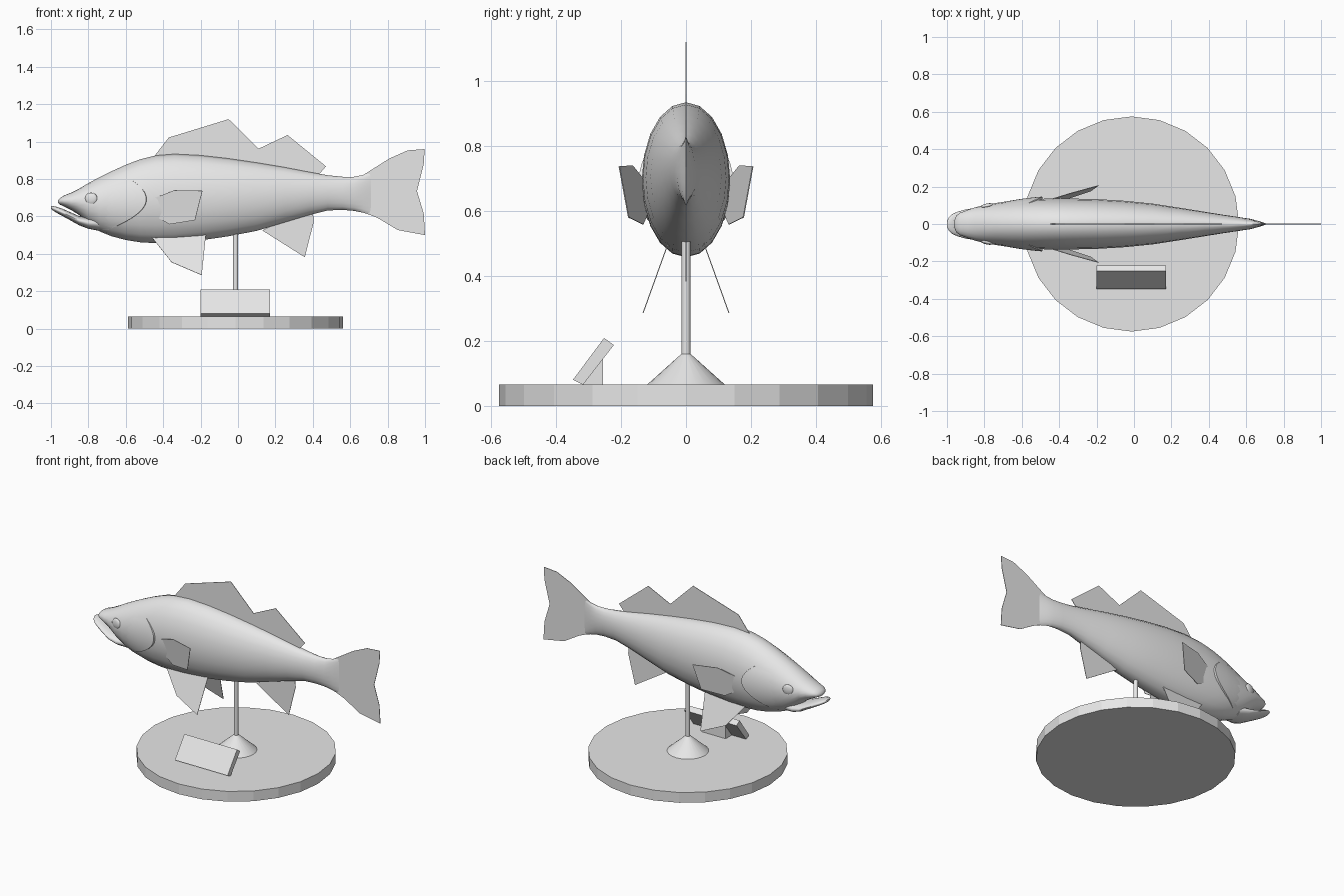
import bpy, bmesh, math
from mathutils import Matrix

if "Cube" in bpy.data.objects:
    bpy.data.objects.remove(bpy.data.objects["Cube"])

grey = bpy.data.materials.new("plain_grey")
grey.diffuse_color = (0.8, 0.8, 0.8, 1)
grey.use_nodes = True
grey.node_tree.nodes["Principled BSDF"].inputs["Base Color"].default_value = grey.diffuse_color


def finish(name, bm, smooth=None, recalc=True):
    if recalc:
        bmesh.ops.recalc_face_normals(bm, faces=bm.faces)
    me = bpy.data.meshes.new(name)
    bm.to_mesh(me)
    bm.free()
    me.materials.append(grey)
    ob = bpy.data.objects.new(name, me)
    bpy.context.collection.objects.link(ob)
    if smooth:
        bpy.ops.object.select_all(action='DESELECT')
        bpy.context.view_layer.objects.active = ob
        ob.select_set(True)
        bpy.ops.object.shade_smooth_by_angle(angle=math.radians(smooth))
    return ob


def loft(name, stations, sides=20):
    """Skin elliptical rings given as (x, bottom, top, half width)."""
    bm = bmesh.new()
    rings = []
    for x, lo, hi, w in stations:
        ring = []
        for i in range(sides):
            a = 2 * math.pi * i / sides
            ring.append(bm.verts.new((x, w * math.sin(a), (lo + hi) / 2 + (hi - lo) / 2 * math.cos(a))))
        rings.append(ring)
    for a, b in zip(rings, rings[1:]):
        for i in range(sides):
            j = (i + 1) % sides
            bm.faces.new((a[i], a[j], b[j], b[i]))
    bm.faces.new(rings[0])
    bm.faces.new(rings[-1])
    return finish(name, bm, 60)


def fin(name, pts):
    """Thin flat fin from 3D outline points."""
    bm = bmesh.new()
    bm.faces.new([bm.verts.new(p) for p in pts])
    ob = finish(name, bm)
    mod = ob.modifiers.new("thickness", 'SOLIDIFY')
    mod.thickness = 0.003
    mod.offset = 0
    return ob


def extrude_x(name, profile, x0, x1):
    """Prism along x from a (y, z) profile."""
    bm = bmesh.new()
    a = [bm.verts.new((x0, y, z)) for y, z in profile]
    b = [bm.verts.new((x1, y, z)) for y, z in profile]
    bm.faces.new(a)
    bm.faces.new(b)
    n = len(profile)
    for i in range(n):
        bm.faces.new((a[i], a[(i + 1) % n], b[(i + 1) % n], b[i]))
    return finish(name, bm)


def cone(name, sides, r1, r2, z0, z1, smooth=None):
    bm = bmesh.new()
    bmesh.ops.create_cone(bm, cap_ends=True, segments=sides, radius1=r1, radius2=r2, depth=z1 - z0)
    bmesh.ops.translate(bm, verts=bm.verts, vec=(-0.013, 0, (z0 + z1) / 2))
    return finish(name, bm, smooth)


# Stand
cone("base_disc", 24, 0.575, 0.575, 0, 0.065)
cone("stand_foot", 24, 0.12, 0.014, 0.065, 0.16, 40)
cone("stand_rod", 16, 0.014, 0.014, 0.15, 0.56, 40)
extrude_x("plaque", [(-0.348, 0.08), (-0.252, 0.209), (-0.222, 0.187), (-0.317, 0.065)], -0.2, 0.17)
extrude_x("plaque_support", [(-0.317, 0.065), (-0.255, 0.148), (-0.255, 0.065)], -0.1, 0.07)

# Body and upper jaw: x, bottom, top, half width
BODY = [(-0.962, 0.672, 0.688, 0.015), (-0.95, 0.662, 0.7, 0.045), (-0.93, 0.653, 0.712, 0.06),
        (-0.89, 0.633, 0.728, 0.075), (-0.85, 0.608, 0.748, 0.089), (-0.8, 0.56, 0.778, 0.102),
        (-0.74, 0.52, 0.81, 0.112), (-0.675, 0.494, 0.842, 0.122), (-0.6, 0.474, 0.876, 0.13),
        (-0.525, 0.462, 0.905, 0.134), (-0.44, 0.457, 0.926, 0.136), (-0.34, 0.459, 0.934, 0.136),
        (-0.2, 0.472, 0.927, 0.133), (-0.05, 0.494, 0.91, 0.124), (0.1, 0.523, 0.888, 0.109),
        (0.25, 0.568, 0.863, 0.086), (0.38, 0.607, 0.838, 0.065), (0.48, 0.632, 0.82, 0.049),
        (0.56, 0.635, 0.812, 0.037), (0.62, 0.63, 0.812, 0.028), (0.67, 0.62, 0.822, 0.015),
        (0.71, 0.607, 0.835, 0.002)]
loft("body", BODY)

# Lower jaw
loft("lower_jaw", [(-1.0, 0.642, 0.654, 0.015), (-0.99, 0.632, 0.655, 0.036), (-0.97, 0.619, 0.652, 0.054),
                   (-0.94, 0.603, 0.642, 0.067), (-0.9, 0.581, 0.624, 0.078), (-0.85, 0.553, 0.602, 0.086),
                   (-0.8, 0.534, 0.595, 0.085), (-0.74, 0.522, 0.6, 0.07)])


def flank(x, z):
    """Half width of the body at x and z."""
    for a, b in zip(BODY, BODY[1:]):
        if a[0] <= x <= b[0]:
            t = (x - a[0]) / (b[0] - a[0])
            lo, hi, w = (a[k] + (b[k] - a[k]) * t for k in (1, 2, 3))
            u = (z - (lo + hi) / 2) / ((hi - lo) / 2)
            return w * math.sqrt(max(0, 1 - u * u))
    return 0


for side, s in (("left", 1), ("right", -1)):
    # Gill cover: flank patch that lifts toward a curved rear edge
    bm = bmesh.new()
    grid = []
    rows, cols = 12, 8
    for i in range(rows + 1):
        u = i / rows
        z = 0.53 + 0.26 * u
        edge = -0.49 - 0.13 * abs(2 * u - 1.25) ** 2
        row = []
        for j in range(cols + 1):
            t = j / cols
            x = -0.74 + (edge + 0.74) * t
            lift = -0.004 + 0.016 * t * math.sin(math.pi * (0.1 + 0.8 * u))
            row.append(bm.verts.new((x, s * (flank(x, z) + lift), z)))
        row.append(bm.verts.new((edge + 0.003, s * (flank(edge, z) - 0.01), z)))
        grid.append(row)
    for a, b in zip(grid, grid[1:]):
        for j in range(cols + 1):
            bm.faces.new((a[j], a[j + 1], b[j + 1], b[j]))
    bm.normal_update()
    if sum(f.normal.y for f in bm.faces) * s < 0:
        bmesh.ops.reverse_faces(bm, faces=bm.faces)
    finish(side + "_gill_cover", bm, 40, recalc=False)

    # Eye
    bm = bmesh.new()
    bmesh.ops.create_uvsphere(bm, u_segments=16, v_segments=10, radius=1)
    bmesh.ops.scale(bm, verts=bm.verts, vec=(0.034, 0.012, 0.032))
    bmesh.ops.rotate(bm, verts=bm.verts, matrix=Matrix.Rotation(0.2 * s, 3, 'Z'))
    bmesh.ops.translate(bm, verts=bm.verts, vec=(-0.785, s * (flank(-0.785, 0.695) - 0.004), 0.695))
    finish(side + "_eye", bm, 60)

    # Paired fins
    fin(side + "_pectoral_fin", [(-0.5, s * 0.12, 0.68), (-0.43, s * 0.137, 0.705), (-0.34, s * 0.165, 0.74),
                                 (-0.19, s * 0.206, 0.737), (-0.23, s * 0.177, 0.58),
                                 (-0.365, s * 0.132, 0.558), (-0.44, s * 0.115, 0.6)])
    fin(side + "_pelvic_fin", [(x, s * (0.055 + (0.5 - z) * 0.36), z) for x, z in
                               [(-0.47, 0.5), (-0.355, 0.355), (-0.194, 0.286), (-0.172, 0.5)]])

# Fins on the centre line, as x, z outlines
FINS = {
    "front_dorsal_fin": [(-0.46, 0.91), (-0.445, 0.925), (-0.37, 1.022), (-0.05, 1.12), (0.11, 0.962),
                         (0.11, 0.86), (-0.2, 0.89)],
    "rear_dorsal_fin": [(0.11, 0.86), (0.11, 0.962), (0.265, 1.035), (0.47, 0.868), (0.425, 0.815)],
    "anal_fin": [(0.13, 0.525), (0.357, 0.382), (0.405, 0.57), (0.4, 0.63), (0.28, 0.6)],
    "tail_fin": [(0.61, 0.8), (0.667, 0.82), (0.81, 0.91), (0.907, 0.953), (0.998, 0.96), (0.993, 0.88),
                 (0.957, 0.735), (0.993, 0.615), (1.0, 0.5), (0.855, 0.527), (0.75, 0.59), (0.667, 0.625),
                 (0.61, 0.64)],
}
for name, outline in FINS.items():
    fin(name, [(x, 0, z) for x, z in outline])
